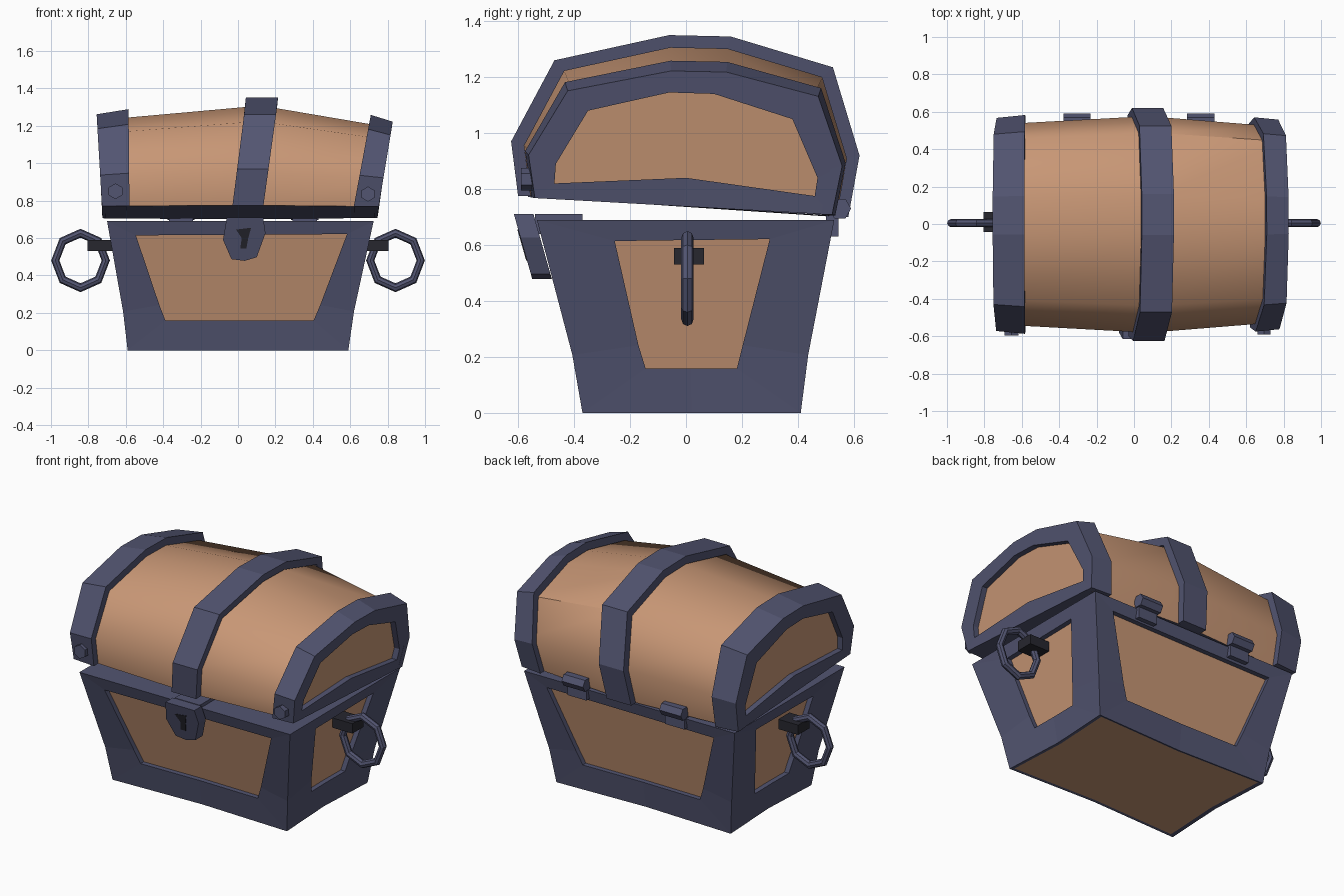
import bpy, bmesh
from math import pi
from mathutils import Vector

if "Cube" in bpy.data.objects:
    bpy.data.objects.remove(bpy.data.objects["Cube"])


def material(name, col):
    m = bpy.data.materials.new(name)
    m.diffuse_color = (*col, 1)
    m.use_nodes = True
    m.node_tree.nodes["Principled BSDF"].inputs["Base Color"].default_value = m.diffuse_color
    return m


WOOD = material("wood", (0.58, 0.31, 0.18))
METAL = material("metal", (0.085, 0.09, 0.165))
DARK = material("dark_iron", (0.02, 0.02, 0.028))


def finish(bm, name, *mats):
    bmesh.ops.remove_doubles(bm, verts=bm.verts, dist=0.0005)
    bmesh.ops.recalc_face_normals(bm, faces=bm.faces)
    me = bpy.data.meshes.new(name)
    bm.to_mesh(me)
    bm.free()
    for m in mats:
        me.materials.append(m)
    ob = bpy.data.objects.new(name, me)
    bpy.context.collection.objects.link(ob)
    return ob


def face(bm, pts, mat=0):
    f = bm.faces.new([bm.verts.new(p) for p in pts])
    f.material_index = mat
    return f


def strip(bm, a, b, closed=False, mat=0):
    n = len(a)
    for i in range(n if closed else n - 1):
        j = (i + 1) % n
        face(bm, [a[i], a[j], b[j], b[i]], mat)


def prism(name, front, back, mat):
    bm = bmesh.new()
    face(bm, front)
    face(bm, back)
    strip(bm, front, back, True)
    return finish(bm, name, mat)


def box(name, lo, hi, mat):
    ring = [(lo[0], lo[1]), (hi[0], lo[1]), (hi[0], hi[1]), (lo[0], hi[1])]
    return prism(name, [(x, y, lo[2]) for x, y in ring], [(x, y, hi[2]) for x, y in ring], mat)


# flared base with recessed wooden panels
H = 0.69


def corner(sx, sy, v):
    k = v ** 1.25
    x = 0.59 + ((0.725 if sx > 0 else 0.70) - 0.59) * k
    y = 0.41 + (0.53 - 0.41) * k if sy > 0 else 0.37 + (0.533 - 0.37) * k
    return Vector((sx * x, sy * y, v * H))


# start corner, end corner, inward direction, panel u limits (top pair, bottom pair)
WIDE, NARROW = (0.10, 0.91, 0.18, 0.83), (0.25, 0.79, 0.305, 0.70)
SIDES = [((-1, -1), (1, -1), (0, 1, 0), WIDE), ((-1, 1), (1, 1), (0, -1, 0), WIDE),
         ((1, -1), (1, 1), (-1, 0, 0), NARROW), ((-1, -1), (-1, 1), (1, 0, 0), NARROW)]
bm = bmesh.new()
bottoms = []
for c0, c1, n, (t0, t1, b0, b1) in SIDES:
    n = Vector(n)

    def surf(u, v):
        return corner(*c0, v).lerp(corner(*c1, v), u) + n * 0.08 * (1 - v) * u * (1 - u)

    outer = [surf(u, v) for u, v in
             [(0, 1), (.5, 1), (1, 1), (1, .3), (1, 0), (.5, 0), (0, 0), (0, .3)]]
    inner = [surf(u, v) for u, v in
             [(t0, .89), (.5, .895), (t1, .9), (b1 + .02, .35), (b1, .23), (.5, .23), (b0, .23), (b0 - .02, .35)]]
    deep = [p + n * 0.03 for p in inner]
    strip(bm, outer, inner, True)
    strip(bm, inner, deep, True)
    face(bm, deep, 1)
    bottoms.append(outer[4:7])
f, b, r, l = bottoms
rim = f[::-1] + [r[1]] + b + [l[1]]
small = [Vector((p.x * 0.96, p.y * 0.96, 0.004)) for p in rim]
strip(bm, rim, small, True)
face(bm, small, 1)
face(bm, [corner(-1, -1, 1), corner(1, -1, 1), corner(1, 1, 1), corner(-1, 1, 1)])
finish(bm, "chest_base", METAL, WOOD)

# lid arch profile (y, z), shared by straps and planks
ARCH = [(-.60, .775), (-.625, .97), (-.47, 1.26), (-.06, 1.35),
        (.16, 1.345), (.525, 1.235), (.62, .92), (.58, .70)]


def lean(xb, xt, z):
    return xb + (xt - xb) * min(max((z - .73) / .55, 0), 1.1)


def section(xb, xt, sy, sz, inset=0.0):
    out = []
    for y, z in ARCH:
        zz = .74 + (z - .74) * sz
        zz -= inset * max(z - .78, 0) / .57
        yy = y * sy * (1 - inset / .6)
        out.append(Vector((lean(xb, xt, zz), yy, zz)))
    return out


LEFT_OUT, LEFT_IN = (-.725, -.757, .915, .855), (-.58, -.585, .94, .90)
MID_A, MID_B = (-.035, .035, 1, 1), (.13, .206, 1, 1)
RIGHT_IN, RIGHT_OUT = (.612, .714, .92, .85), (.746, .837, .90, .79)


# three metal straps over the lid
def strap(name, a, b, t=0.045):
    oa, ob, ia, ib = section(*a), section(*b), section(*a, t), section(*b, t)
    bm = bmesh.new()
    for p, q in ((oa, ob), (ob, ib), (ib, ia), (ia, oa)):
        strip(bm, p, q)
    for i in (0, -1):
        face(bm, [oa[i], ob[i], ib[i], ia[i]])
    finish(bm, name, METAL)


strap("left_strap", LEFT_OUT, LEFT_IN)
strap("middle_strap", MID_A, MID_B)
strap("right_strap", RIGHT_IN, RIGHT_OUT)

# wooden barrel of the lid, with metal underside
bm = bmesh.new()
rows = [section(-.71, -.73, .925, .875, .042), section(.05, .12, 1, 1, .042),
        section(.73, .82, .905, .81, .042)]
for a, b in zip(rows, rows[1:]):
    strip(bm, a, b)
    face(bm, [a[0], b[0], b[-1], a[-1]], 1)
lid = finish(bm, "lid_planks", WOOD, METAL)
bpy.context.view_layer.objects.active = lid
lid.select_set(True)
bpy.ops.object.shade_smooth_by_angle(angle=pi / 3.2)
lid.select_set(False)

# framed lid ends with a sunken panel
PANEL = [(-.47, .82), (-.465, .89), (-.35, 1.08), (-.06, 1.145),
         (.10, 1.14), (.38, 1.05), (.47, .84), (.46, .775), (0, .84)]
for side, sec, k, inward in (("left", LEFT_OUT, 1.09, 1), ("right", RIGHT_OUT, 1, -1)):
    outer = section(*sec)
    outer.append((outer[0] + outer[-1]) / 2)
    inner = []
    for y, z in PANEL:
        z = .76 + (z - .76) * k
        inner.append(Vector((lean(sec[0], sec[1], z), y, z)))
    deep = [p + Vector((inward * .035, 0, 0)) for p in inner]
    under = [p + Vector((inward * .13, 0, 0)) for p in (outer[0], outer[-1], outer[-2])]
    bm = bmesh.new()
    strip(bm, outer, inner, True)
    strip(bm, inner, deep, True)
    face(bm, deep, 1)
    strip(bm, [outer[0], outer[-1], outer[-2]], under)
    finish(bm, side + "_lid_end", METAL, WOOD)

# slanted lock plate with keyhole
PLATE = [(-.06, .71), (.135, .71), (.147, .626), (.10, .497),
         (.035, .478), (-.035, .487), (-.08, .59)]
KEY = [(-.01, .645), (.07, .655), (.055, .60), (.045, .545), (.012, .545), (.02, .60)]


def slant(pts, off):
    return [Vector((x, -.615 + (.71 - z) * .283 + off, z)) for x, z in pts]


prism("lock_plate", slant(PLATE, 0), slant(PLATE, .07), METAL)
prism("keyhole", slant(KEY, -.003), slant(KEY, .01), DARK)
box("lock_block", (-.05, -.54, .64), (.12, -.37, .71), METAL)


def hex_pin(name, loc, r, depth, rot):
    bpy.ops.mesh.primitive_cylinder_add(vertices=6, radius=r, depth=depth, location=loc, rotation=rot)
    ob = bpy.context.object
    ob.name = name
    ob.data.materials.append(METAL)


# bolts on the front of the end straps, hinges at the back
hex_pin("left_bolt", (-.655, -.57, .85), .042, .05, (pi / 2, 0, 0))
hex_pin("right_bolt", (.695, -.565, .835), .04, .05, (pi / 2, 0, 0))
for side, x in (("left", -.305), ("right", .357)):
    hex_pin(side + "_hinge_pin", (x, .55, .73), .04, .145, (0, pi / 2, 0))
    box(side + "_hinge_leaf", (x - .065, .50, .63), (x + .065, .545, .72), METAL)

# octagonal ring handles and brackets
for side, s in (("left", -1), ("right", 1)):
    bpy.ops.mesh.primitive_torus_add(major_segments=8, minor_segments=8, major_radius=.135,
                                     minor_radius=.022, location=(s * .842, .005, .48),
                                     rotation=(pi / 2, 0, 0))
    ring = bpy.context.object
    ring.name = side + "_handle_ring"
    ring.scale = (1, 1.08, 1)
    ring.data.materials.append(METAL)
    xs = sorted((s * .67, s * .805))
    box(side + "_handle_bracket", (xs[0], -.043, .53), (xs[1], .065, .59), DARK)
